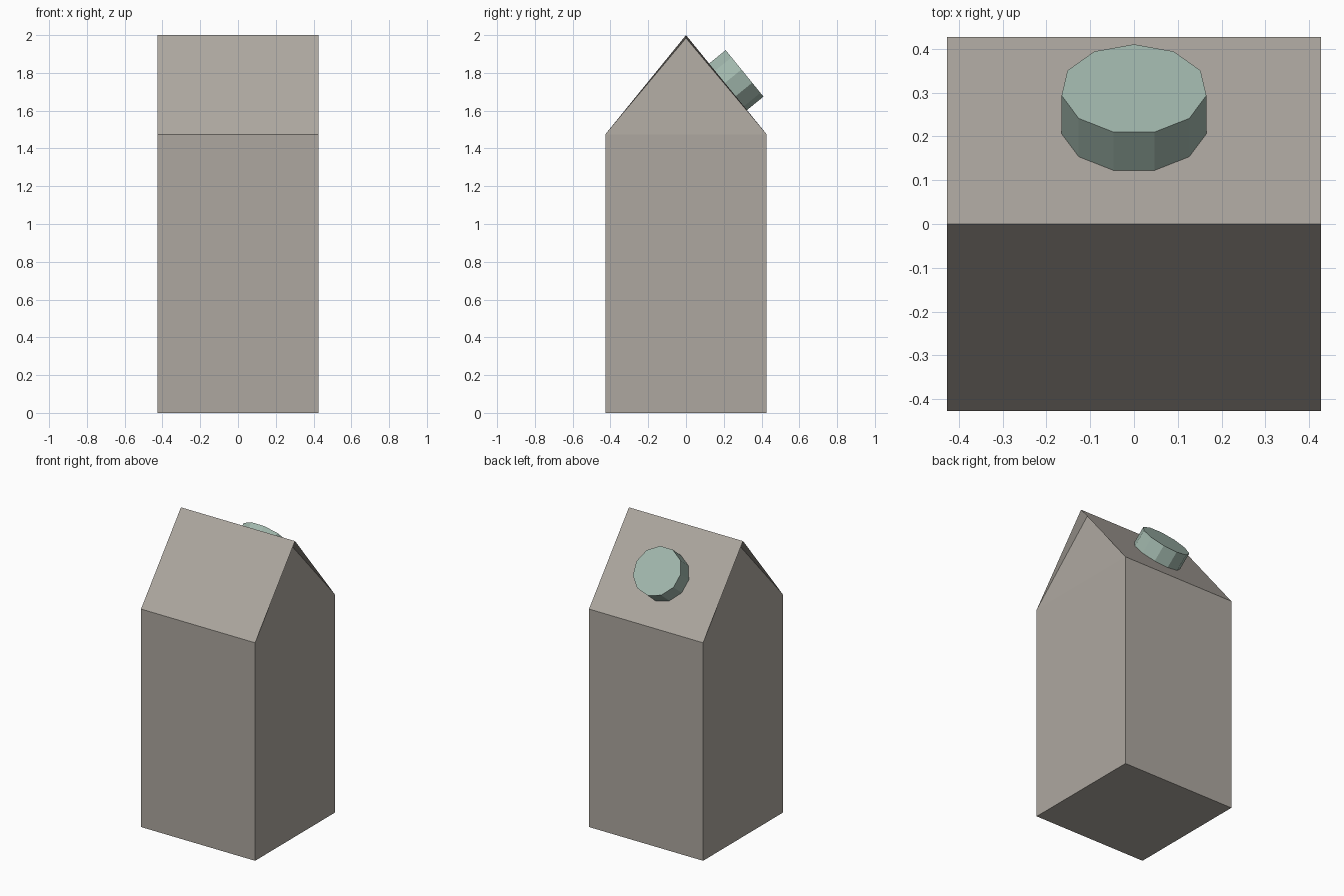
import bpy
from math import sin, cos, pi
from mathutils import Vector

if "Cube" in bpy.data.objects:
    bpy.data.objects.remove(bpy.data.objects["Cube"])

W, EAVE, TOP = 0.427, 1.475, 2.0   # half width, eave height, ridge height


def make(name, verts, faces, color):
    me = bpy.data.meshes.new(name)
    me.from_pydata(verts, [], faces)
    mat = bpy.data.materials.new(name + "_colour")
    mat.diffuse_color = color
    mat.use_nodes = True
    mat.node_tree.nodes["Principled BSDF"].inputs["Base Color"].default_value = mat.diffuse_color
    me.materials.append(mat)
    ob = bpy.data.objects.new(name, me)
    bpy.context.collection.objects.link(ob)
    return ob


# carton: square box, gable roof, end triangles folded inwards under the ridge
square = [(-W, -W), (W, -W), (W, W), (-W, W)]
verts = [(x, y, z) for z in (0, EAVE) for x, y in square]
verts += [(-W, 0, TOP), (W, 0, TOP)]                       # 8, 9 ridge ends
verts += [(-W + 0.056, 0, TOP - 0.016), (W - 0.056, 0, TOP - 0.016)]  # 10, 11 folds
faces = [(3, 2, 1, 0)]
faces += [(i, (i + 1) % 4, (i + 1) % 4 + 4, i + 4) for i in range(4)]
faces += [(4, 5, 9, 8), (6, 7, 8, 9)]                      # roof panels
faces += [(5, 6, 11), (7, 4, 10)]                          # folded gables
faces += [(5, 11, 9), (6, 9, 11), (4, 8, 10), (7, 10, 8)]  # panel undersides
make("carton", verts, faces, (0.42, 0.39, 0.35, 1))

# screw cap: 11-sided disc standing square to the back roof panel
N, R, H = 11, 0.167, 0.118
down = Vector((0, W, EAVE - TOP)).normalized()
side = Vector((1, 0, 0))
normal = Vector((0, TOP - EAVE, W)).normalized()
centre = Vector((0, 0.308, 1.80))
rings = []
for h in (-H, 0):
    for i in range(N):
        a = 2 * pi * i / N
        rings.append(centre + normal * h + side * (R * sin(a)) + down * (0.97 * R * cos(a)))
faces = [tuple(reversed(range(N))), tuple(range(N, 2 * N))]
faces += [(i, (i + 1) % N, (i + 1) % N + N, i + N) for i in range(N)]
# side x down points away from the roof the wrong way, so flip if needed
if down.cross(side).dot(normal) < 0:
    faces = [tuple(reversed(f)) for f in faces]
make("cap", rings, faces, (0.36, 0.48, 0.42, 1))
